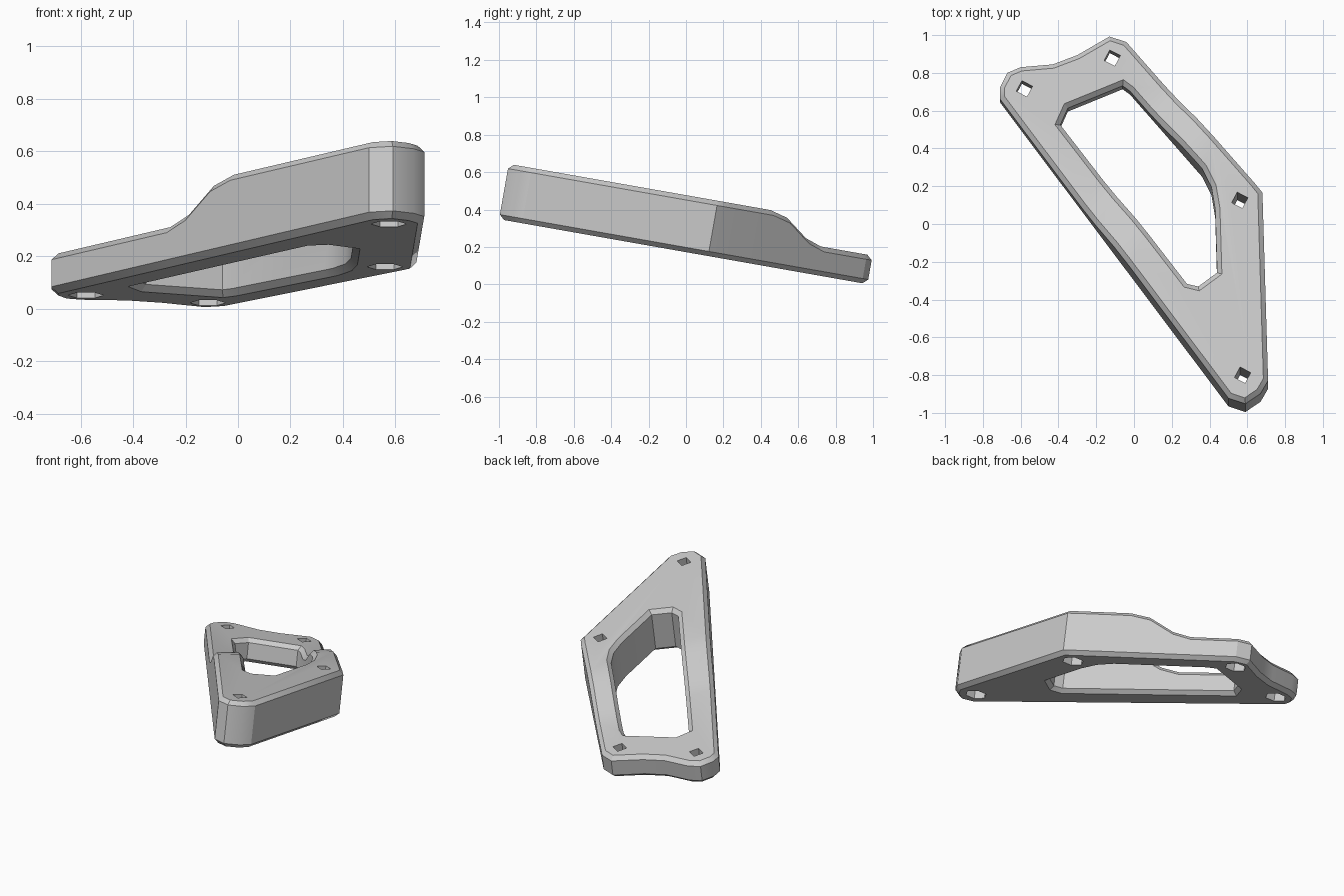
import bpy, bmesh, math
from mathutils import Matrix, Vector

if "Cube" in bpy.data.objects:
    bpy.data.objects.remove(bpy.data.objects["Cube"])

# The plate is modelled flat, then tilted down towards the back
TILT = Matrix.Translation((0, 0, 0.172)) @ Matrix.Rotation(math.radians(-10), 4, 'X')
THICK, THIN = 0.3, 0.155

grey = bpy.data.materials.new("light_grey")
grey.use_nodes = True
grey.diffuse_color = (0.6, 0.6, 0.6, 1)
grey.node_tree.nodes["Principled BSDF"].inputs["Base Color"].default_value = (0.6, 0.6, 0.6, 1)


def prism(bm, points, low, high):
    face = bm.faces.new([bm.verts.new((x, y, low)) for x, y in points])
    new = bmesh.ops.extrude_face_region(bm, geom=[face])["geom"]
    for v in new:
        if isinstance(v, bmesh.types.BMVert):
            v.co.z = high
    bmesh.ops.recalc_face_normals(bm, faces=bm.faces[:])


def finish(bm, name):
    bm.transform(TILT)
    bmesh.ops.recalc_face_normals(bm, faces=bm.faces[:])
    mesh = bpy.data.meshes.new(name)
    bm.to_mesh(mesh)
    bm.free()
    mesh.materials.append(grey)
    obj = bpy.data.objects.new(name, mesh)
    bpy.context.collection.objects.link(obj)
    return obj


def apply(obj, mod):
    bpy.ops.object.modifier_apply(modifier=mod.name)


def cut(obj, cutter):
    mod = obj.modifiers.new("cut", 'BOOLEAN')
    mod.operation, mod.solver, mod.object = 'DIFFERENCE', 'EXACT', cutter
    apply(obj, mod)
    bpy.data.objects.remove(cutter)


# Outline of the bracket, with a shallow scoop along the back end
outline = [(-.71, .65), (-.71, .71), (-.67, .79), (-.60, .82), (-.43, .835),
           (-.3, .885), (-.13, .985), (-.04, .955), (.64, .17), (.68, .12),
           (.71, -.89), (.67, -.96), (.59, -1.015), (.5, -.985)]
opening = [(-.39, .51), (-.35, .60), (-.06, .72), (-.02, .69), (.36, .25),
           (.41, .15), (.43, .03), (.44, -.31), (.34, -.385), (.28, -.37)]
bolts = [(-.58, .70), (-.115, .865), (.56, .075), (.575, -.865)]

# Sloping step from the thick end to the thin end
step = [(-.12, THICK), (0, .275), (.15, .185), (.26, THIN)]
across = Vector((-.84, .54, 0))


def height(u):
    if u <= step[0][0]:
        return THICK
    for (a, ha), (b, hb) in zip(step, step[1:]):
        if u <= b:
            return ha + (hb - ha) * (u - a) / (b - a)
    return THIN


bm = bmesh.new()
prism(bm, outline, 0, THICK)
for u, h in step:
    bmesh.ops.bisect_plane(bm, geom=bm.verts[:] + bm.edges[:] + bm.faces[:],
                           plane_co=across * u / across.length_squared, plane_no=across)
for v in bm.verts:
    if v.co.z > THIN:
        v.co.z = height(v.co.dot(across))
bracket = finish(bm, "bracket_plate")
bpy.ops.object.select_all(action='DESELECT')
bpy.context.view_layer.objects.active = bracket
bracket.select_set(True)

# Large central opening
bm = bmesh.new()
prism(bm, opening, -.1, .5)
cut(bracket, finish(bm, "opening_cutter"))

# Chamfered rims
bevel = bracket.modifiers.new("chamfer", 'BEVEL')
bevel.width, bevel.segments = .025, 1
bevel.limit_method, bevel.angle_limit = 'ANGLE', math.radians(66)
bevel.use_clamp_overlap = False
apply(bracket, bevel)


# Bolt holes: a narrow square shaft above a hexagonal pocket
def ngon(centre, radius, sides, turn):
    return [(centre[0] + radius * math.cos(turn + i * math.tau / sides),
             centre[1] + radius * math.sin(turn + i * math.tau / sides)) for i in range(sides)]


for centre in bolts:
    for radius, sides, low, high in ((.068, 6, -.1, .06), (.045, 4, -.05, .5)):
        bm = bmesh.new()
        prism(bm, ngon(centre, radius, sides, .3 if sides == 4 else 0), low, high)
        cut(bracket, finish(bm, "bolt_cutter"))

bpy.ops.object.shade_smooth_by_angle(angle=math.radians(30))
